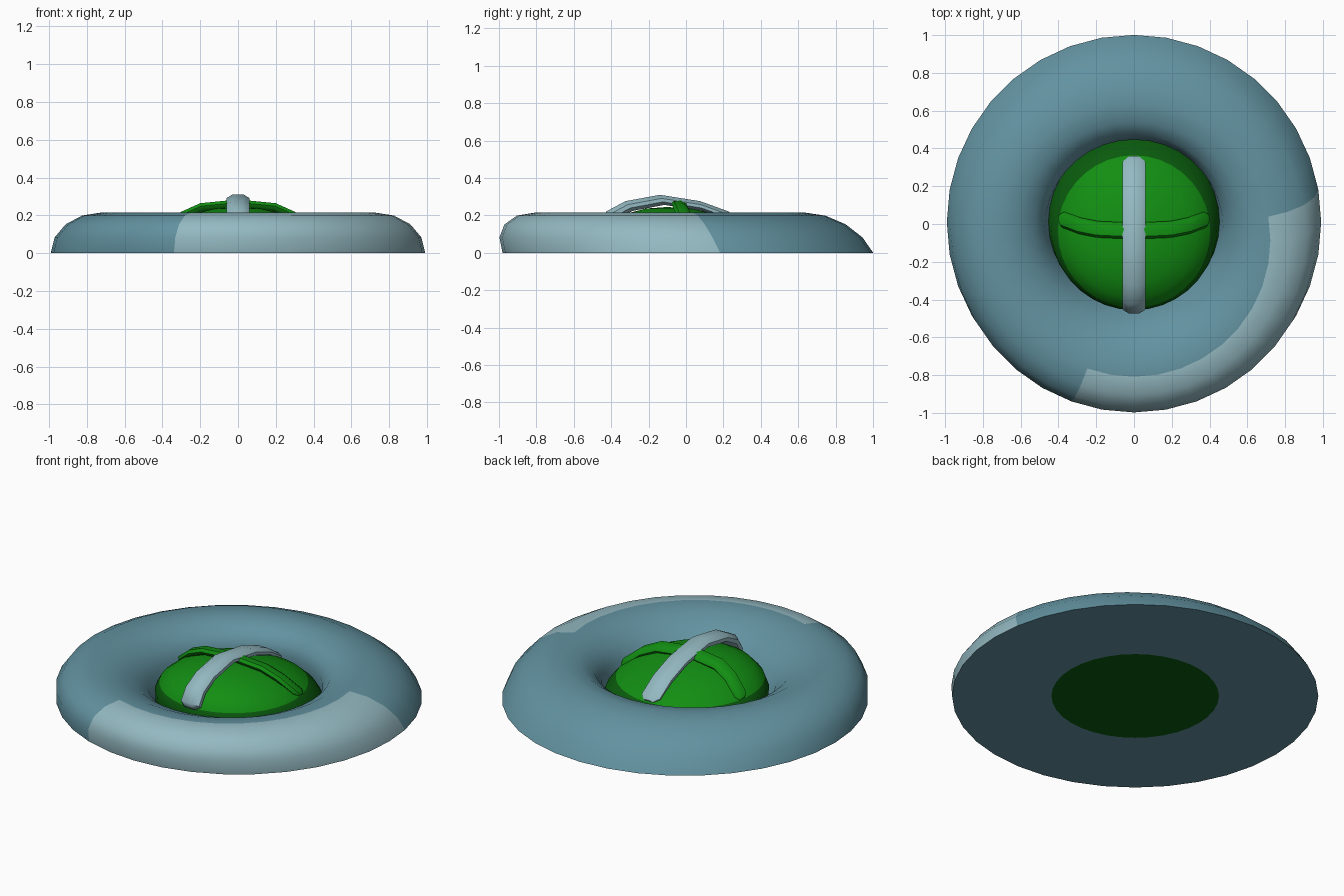
import bpy, bmesh, math
from mathutils import Vector

if "Cube" in bpy.data.objects:
    bpy.data.objects.remove(bpy.data.objects["Cube"])

SEG = 36      # divisions around the vertical axis
LEAN = 0.45   # the whole body leans toward the front as it rises


def material(name, rgb):
    m = bpy.data.materials.new(name)
    m.diffuse_color = (*rgb, 1)
    m.use_nodes = True
    m.node_tree.nodes["Principled BSDF"].inputs["Base Color"].default_value = m.diffuse_color
    return m


TEAL = material("teal", (0.122, 0.287, 0.350))
LIGHT = material("light_teal", (0.295, 0.485, 0.535))
GREEN = material("green", (0.006, 0.27, 0.006))
DARK = material("dark_green", (0.003, 0.105, 0.004))


def lean(p, shift=0.01):
    return Vector((p[0], p[1] - LEAN * p[2] + shift, p[2]))


def finish(name, bm, mats):
    bmesh.ops.recalc_face_normals(bm, faces=bm.faces)
    mesh = bpy.data.meshes.new(name)
    bm.to_mesh(mesh)
    bm.free()
    for m in mats:
        mesh.materials.append(m)
    ob = bpy.data.objects.new(name, mesh)
    bpy.context.collection.objects.link(ob)
    bpy.ops.object.select_all(action='DESELECT')
    ob.select_set(True)
    bpy.context.view_layer.objects.active = ob
    bpy.ops.object.shade_smooth_by_angle(angle=math.radians(42))
    return ob


def lathe(name, profile, closed, mats, rule):
    """Spin (r, z) points; rule(step, angle in degrees) gives the material."""
    bm = bmesh.new()
    rings = []
    for r, z in profile:
        if r < 1e-5:
            rings.append([bm.verts.new(lean((0, 0, z)))] * SEG)
            continue
        rings.append([bm.verts.new(lean((r * math.cos(2 * math.pi * i / SEG),
                                         r * math.sin(2 * math.pi * i / SEG), z)))
                      for i in range(SEG)])
    n = len(rings)
    for k in range(n if closed else n - 1):
        a, b = rings[k], rings[(k + 1) % n]
        for i in range(SEG):
            j = (i + 1) % SEG
            quad = list(dict.fromkeys((a[i], a[j], b[j], b[i])))
            f = bm.faces.new(quad)
            f.material_index = rule(k, (i + 0.5) * 360 / SEG)
    return finish(name, bm, mats)


def arch(name, half, width, thick, axis, shift, mat):
    """Bevelled bar swept over a symmetric arch given by its top edge."""
    top = [Vector((-u, z)) for u, z in reversed(half)] + [Vector(p) for p in half[1:]]
    rows = []
    for k, p in enumerate(top):
        t = (top[min(k + 1, len(top) - 1)] - top[max(k - 1, 0)]).normalized()
        nrm = Vector((-t.y, t.x))
        rows.append((p - nrm * thick, t, nrm, 1.0))
    # narrowed tips
    c, t, nrm, _ = rows[0]
    rows.insert(0, (c - t * 0.025, t, nrm, 0.5))
    c, t, nrm, _ = rows[-1]
    rows.append((c + t * 0.025, t, nrm, 0.5))
    section = [(1, -.4), (1, .3), (.5, 1), (-.5, 1), (-1, .3), (-1, -.4), (-.5, -1), (.5, -1)]
    bm = bmesh.new()
    loops = []
    for c, t, nrm, s in rows:
        loop = []
        for w, h in section:
            q = c + nrm * (h * thick * s)
            side = w * width * s
            p = (side, q.x, q.y) if axis == 'y' else (q.x, side, q.y)
            loop.append(bm.verts.new(lean(p, shift)))
        loops.append(loop)
    for a, b in zip(loops, loops[1:]):
        for i in range(8):
            j = (i + 1) % 8
            bm.faces.new((a[i], a[j], b[j], b[i]))
    bm.faces.new(loops[0])
    bm.faces.new(loops[-1])
    return finish(name, bm, [mat])


# Outer ring: half-ellipse section, light patch on its outer front right
ring = [(0.722 + 0.269 * math.cos(math.pi * k / 8), 0.215 * math.sin(math.pi * k / 8))
        for k in range(9)]
lathe("outer_ring", ring, True, [TEAL, LIGHT],
      lambda k, a: int(k < 4 and (a > 250 or a < 10)))

# Centre dome: dark base band and underside, green above
dome = [(0, 0)] + [(0.453 * math.cos(math.radians(d)), 0.245 * math.sin(math.radians(d)))
                   for d in (0, 13.5, 27, 43, 59, 75, 90)]
lathe("centre_dome", dome, False, [GREEN, DARK], lambda k, a: int(k < 3))

# Crossed arched bars over the dome
arch("long_bar", [(0, .31), (.2, .276), (.325, .222), (.405, .15)],
     0.06, 0.027, 'y', 0.0, LIGHT)
arch("cross_bar", [(0, .284), (.2, .264), (.3, .219), (.39, .145)],
     0.04, 0.023, 'x', 0.08, GREEN)
